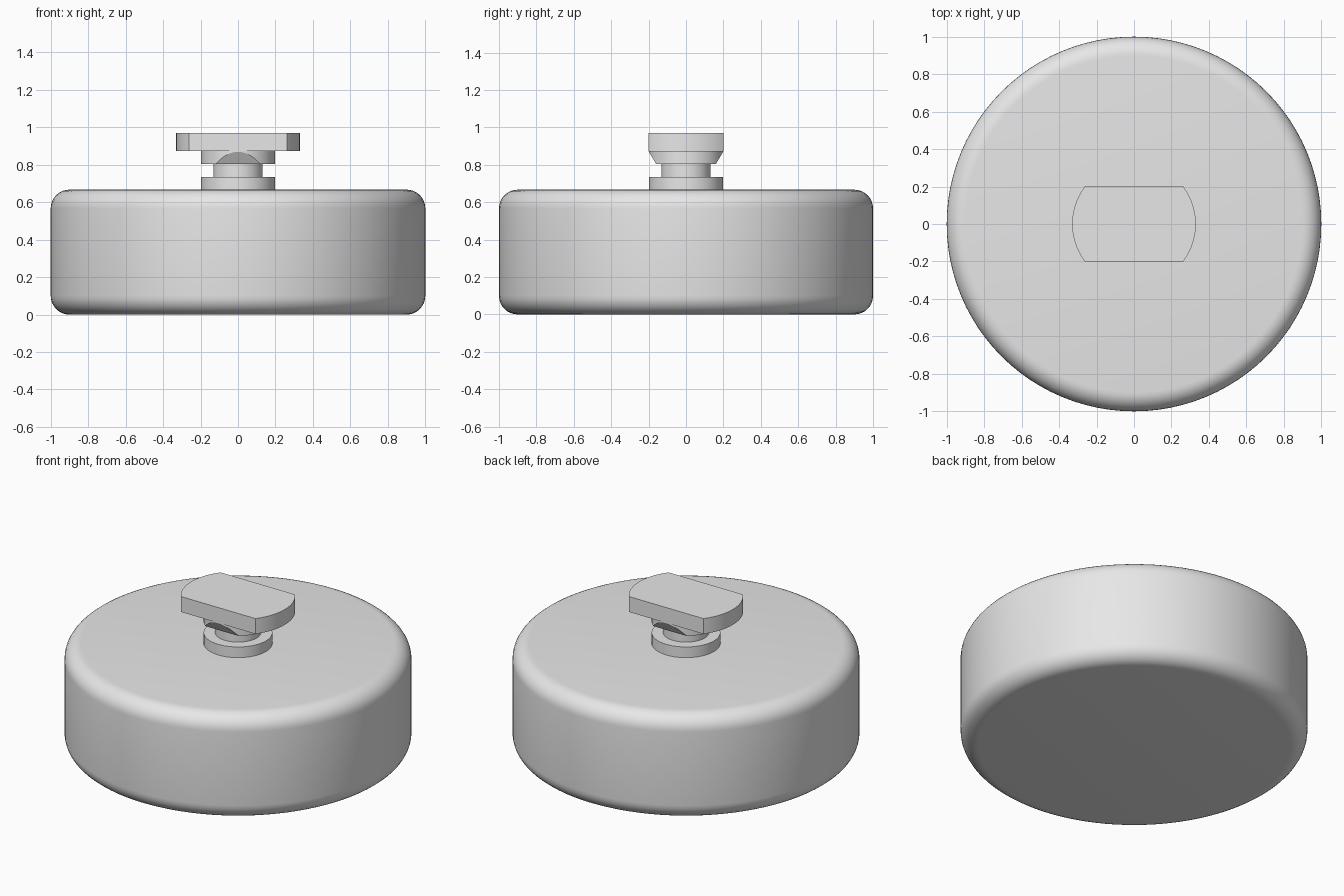
import bpy, bmesh, math
from mathutils import Vector

cube = bpy.data.objects.get("Cube")
if cube:
    bpy.data.objects.remove(cube, do_unlink=True)

grey = bpy.data.materials.new("light grey")
grey.use_nodes = True
grey.diffuse_color = (0.8, 0.8, 0.8, 1)
grey.node_tree.nodes["Principled BSDF"].inputs["Base Color"].default_value = (0.8, 0.8, 0.8, 1)


def lathe(name, profile, segments, cuts=()):
    """Turn an (r, z) profile about z, then trim it with (point, normal) planes."""
    bm = bmesh.new()
    rings = []
    for r, z in profile:
        angles = [2 * math.pi * i / segments for i in range(segments)]
        rings.append([bm.verts.new((r * math.cos(a), r * math.sin(a), z)) for a in angles])
    for low, high in zip(rings, rings[1:]):
        for i in range(segments):
            j = (i + 1) % segments
            bm.faces.new((low[i], low[j], high[j], high[i]))
    bm.faces.new(rings[0][::-1])
    bm.faces.new(rings[-1])
    for point, normal in cuts:
        bmesh.ops.bisect_plane(bm, geom=bm.verts[:] + bm.edges[:] + bm.faces[:], dist=1e-5,
                               plane_co=point, plane_no=normal, clear_outer=True)
        bmesh.ops.holes_fill(bm, edges=[e for e in bm.edges if e.is_boundary], sides=0)
    bmesh.ops.recalc_face_normals(bm, faces=bm.faces[:])
    mesh = bpy.data.meshes.new(name)
    bm.to_mesh(mesh)
    bm.free()
    mesh.materials.append(grey)
    obj = bpy.data.objects.new(name, mesh)
    bpy.context.collection.objects.link(obj)
    bpy.ops.object.select_all(action="DESELECT")
    obj.select_set(True)
    bpy.context.view_layer.objects.active = obj
    bpy.ops.object.shade_smooth_by_angle(angle=math.radians(30))
    return obj


# Drum body with rounded rims
top, fillet, steps = 0.667, 0.1, 8
quarter = [math.pi / 2 * i / steps for i in range(steps + 1)]
lower = [(1 - fillet + fillet * math.sin(a), fillet - fillet * math.cos(a)) for a in quarter]
upper = [(r, top - z) for r, z in reversed(lower)]
lathe("drum_body", lower + upper, 96)

# Collar and neck of the stem
lathe("stem_collar", [(0.198, top), (0.198, 0.735)], 64)
lathe("stem_neck", [(0.132, 0.735), (0.132, 0.805)], 64)

# Round shoulder, sliced by sloping planes at front and back
shoulder_low, shoulder_high = 0.805, 0.872
slopes = [(Vector((0, s * 0.16, shoulder_low)),
           Vector((0, s * (shoulder_high - shoulder_low), -0.04)).normalized()) for s in (1, -1)]
lathe("knob_shoulder", [(0.198, shoulder_low), (0.198, shoulder_high)], 64, slopes)

# Grip bar: a disc with flat front and back
flats = [(Vector((0, s * 0.2, 0)), Vector((0, s, 0))) for s in (1, -1)]
lathe("knob_grip", [(0.33, shoulder_high), (0.33, 0.97)], 96, flats)
